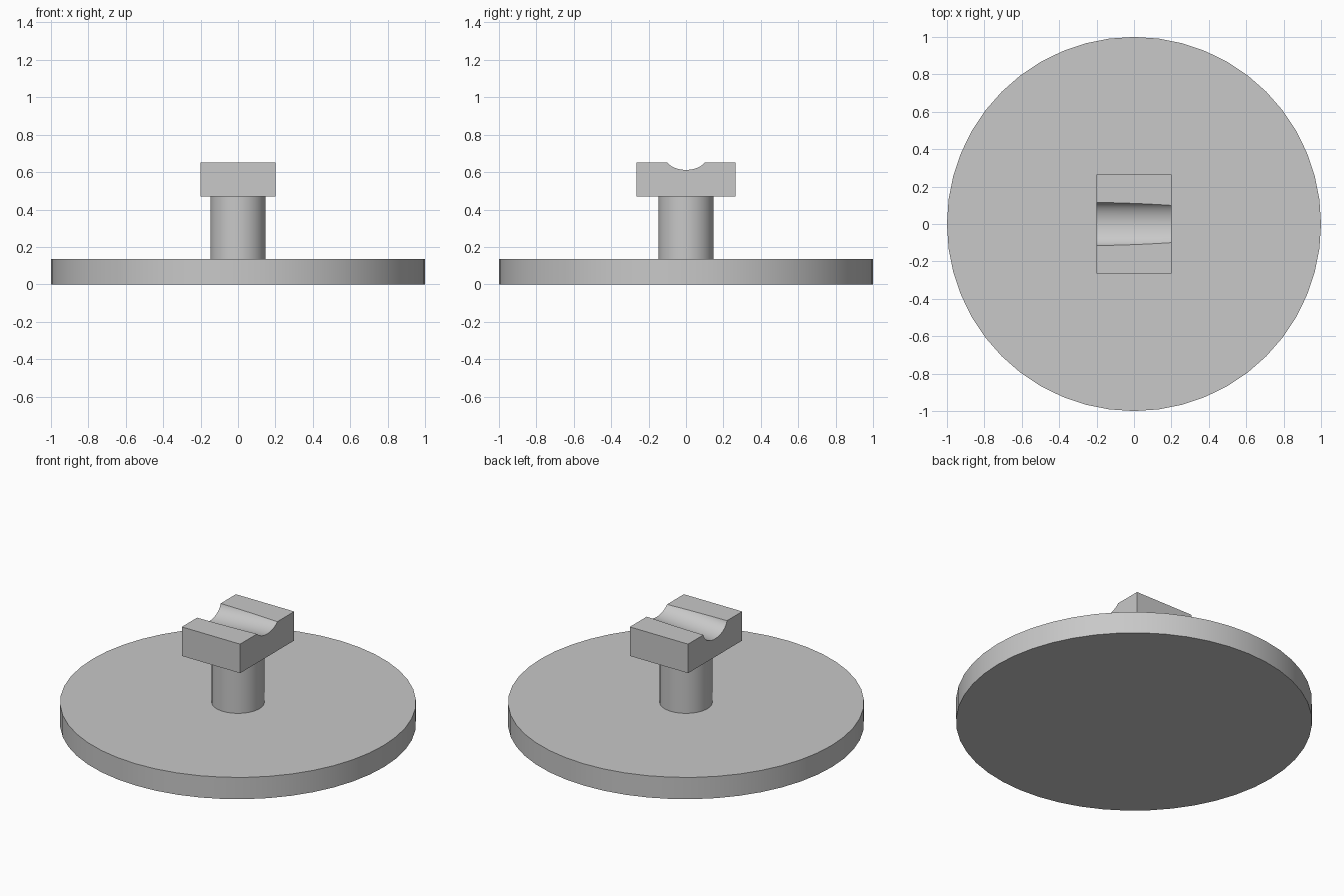
import bpy
import math

cube = bpy.data.objects.get("Cube")
if cube:
    bpy.data.objects.remove(cube, do_unlink=True)

# One plain grey for everything
grey = bpy.data.materials.new("plain grey")
grey.use_nodes = True
colour = (0.58, 0.58, 0.58, 1)
grey.diffuse_color = colour
grey.node_tree.nodes["Principled BSDF"].inputs["Base Color"].default_value = colour


def finish(name):
    obj = bpy.context.object
    obj.name = name
    obj.data.materials.append(grey)
    bpy.ops.object.transform_apply(location=False, rotation=True, scale=True)
    return obj


def upright_cylinder(name, radius, bottom, top):
    bpy.ops.mesh.primitive_cylinder_add(
        vertices=48, radius=radius, depth=top - bottom,
        location=(0, 0, (bottom + top) / 2))
    obj = finish(name)
    bpy.ops.object.shade_smooth_by_angle(angle=math.radians(30))
    return obj


BASE_TOP, POST_TOP, HEAD_TOP = 0.135, 0.47, 0.65

# Disc base and post
upright_cylinder("base", 1.0, 0, BASE_TOP)
upright_cylinder("post", 0.148, BASE_TOP, POST_TOP)

# Oval cutter, tilted so the groove is deeper on the -x end
bpy.ops.mesh.primitive_cylinder_add(
    vertices=96, radius=1, depth=1, location=(0, 0, HEAD_TOP + 0.027),
    rotation=(0, math.pi / 2 - math.atan(0.075), 0))
bpy.context.object.scale = (0.08, 0.117, 1)
cutter = finish("groove_cutter")
cutter.hide_render = True

# Cradle block with the groove cut along x
bpy.ops.mesh.primitive_cube_add(size=1, location=(0, 0, (POST_TOP + HEAD_TOP) / 2))
bpy.context.object.scale = (0.4, 0.53, HEAD_TOP - POST_TOP)
cradle = finish("cradle")
cut = cradle.modifiers.new("groove", "BOOLEAN")
cut.operation = "DIFFERENCE"
cut.solver = "EXACT"
cut.object = cutter
bpy.ops.object.modifier_apply(modifier=cut.name)
bpy.data.objects.remove(cutter, do_unlink=True)
bpy.ops.object.shade_smooth_by_angle(angle=math.radians(30))
